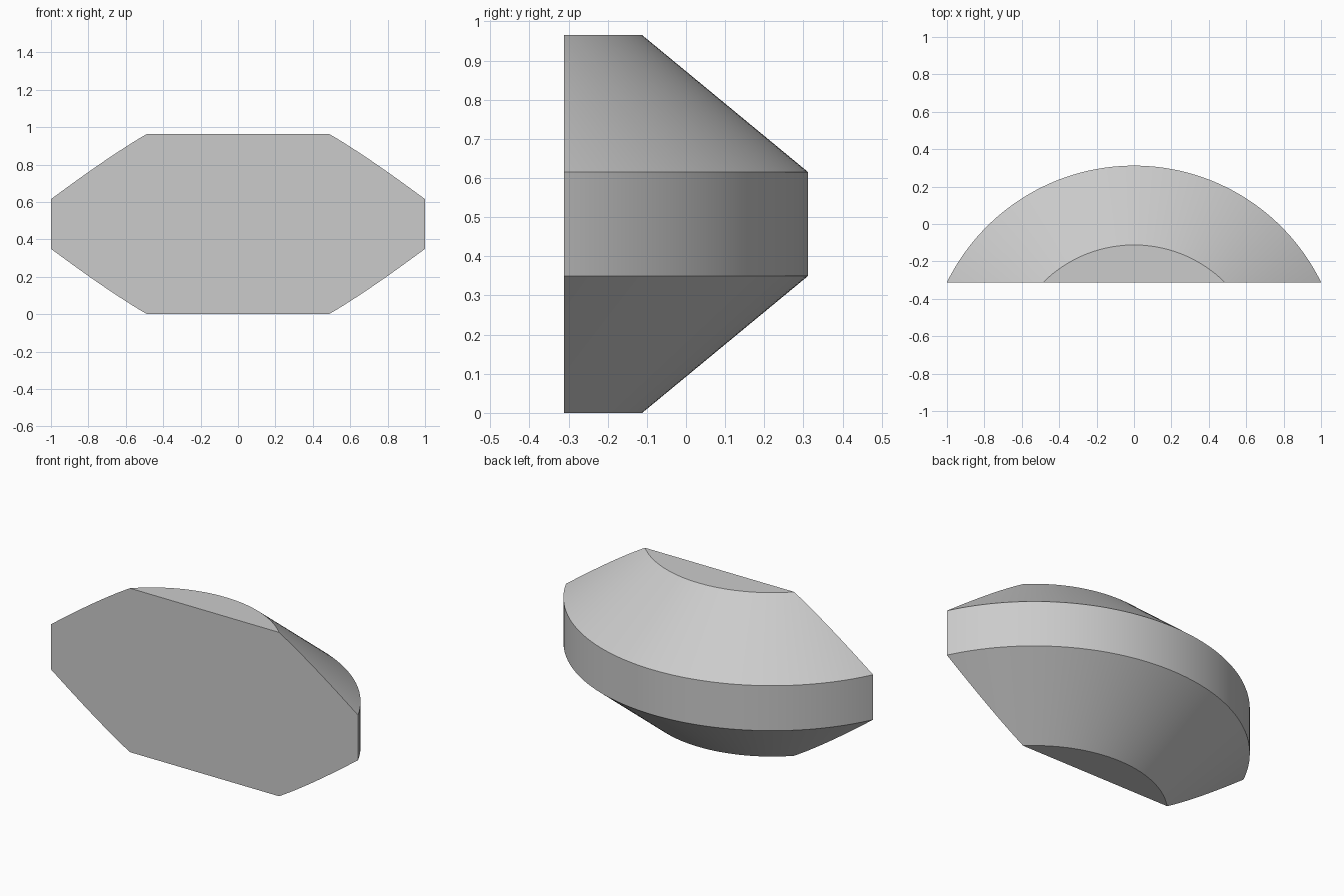
import bpy
import bmesh
import math

cube = bpy.data.objects.get("Cube")
if cube:
    bpy.data.objects.remove(cube, do_unlink=True)

# Plain grey material
grey = bpy.data.materials.new("light_grey")
grey.use_nodes = True
colour = (0.6, 0.6, 0.6, 1)
grey.diffuse_color = colour
grey.node_tree.nodes["Principled BSDF"].inputs["Base Color"].default_value = colour

# Rim profile (radius, height) turned about an axis in front of the body
FRONT_Y = -0.312
RADIUS = 1.114
AXIS_Y = -FRONT_Y - RADIUS
SEGMENTS = 192
profile = [(0.69, 0), (RADIUS, 0.35), (RADIUS, 0.615), (0.69, 0.965)]

bm = bmesh.new()
rings = []
for radius, z in profile:
    ring = []
    for i in range(SEGMENTS):
        a = math.tau * i / SEGMENTS
        ring.append(bm.verts.new((radius * math.cos(a), AXIS_Y + radius * math.sin(a), z)))
    rings.append(ring)
for low, high in zip(rings, rings[1:]):
    for i in range(SEGMENTS):
        j = (i + 1) % SEGMENTS
        bm.faces.new((low[i], low[j], high[j], high[i]))
bm.faces.new(reversed(rings[0]))
bm.faces.new(rings[-1])

# Slice off everything in front of the flat face and close the cut
cut = bmesh.ops.bisect_plane(bm, geom=bm.verts[:] + bm.edges[:] + bm.faces[:],
                             plane_co=(0, FRONT_Y, 0), plane_no=(0, -1, 0),
                             clear_outer=True)
edges = [e for e in cut["geom_cut"] if isinstance(e, bmesh.types.BMEdge)]
bmesh.ops.contextual_create(bm, geom=edges)
bmesh.ops.recalc_face_normals(bm, faces=bm.faces)

mesh = bpy.data.meshes.new("bevelled_disc_segment")
bm.to_mesh(mesh)
bm.free()
mesh.materials.append(grey)
body = bpy.data.objects.new("bevelled_disc_segment", mesh)
bpy.context.collection.objects.link(body)

# Smooth round walls, sharp rims
bpy.context.view_layer.objects.active = body
body.select_set(True)
bpy.ops.object.shade_smooth_by_angle(angle=math.radians(25))
